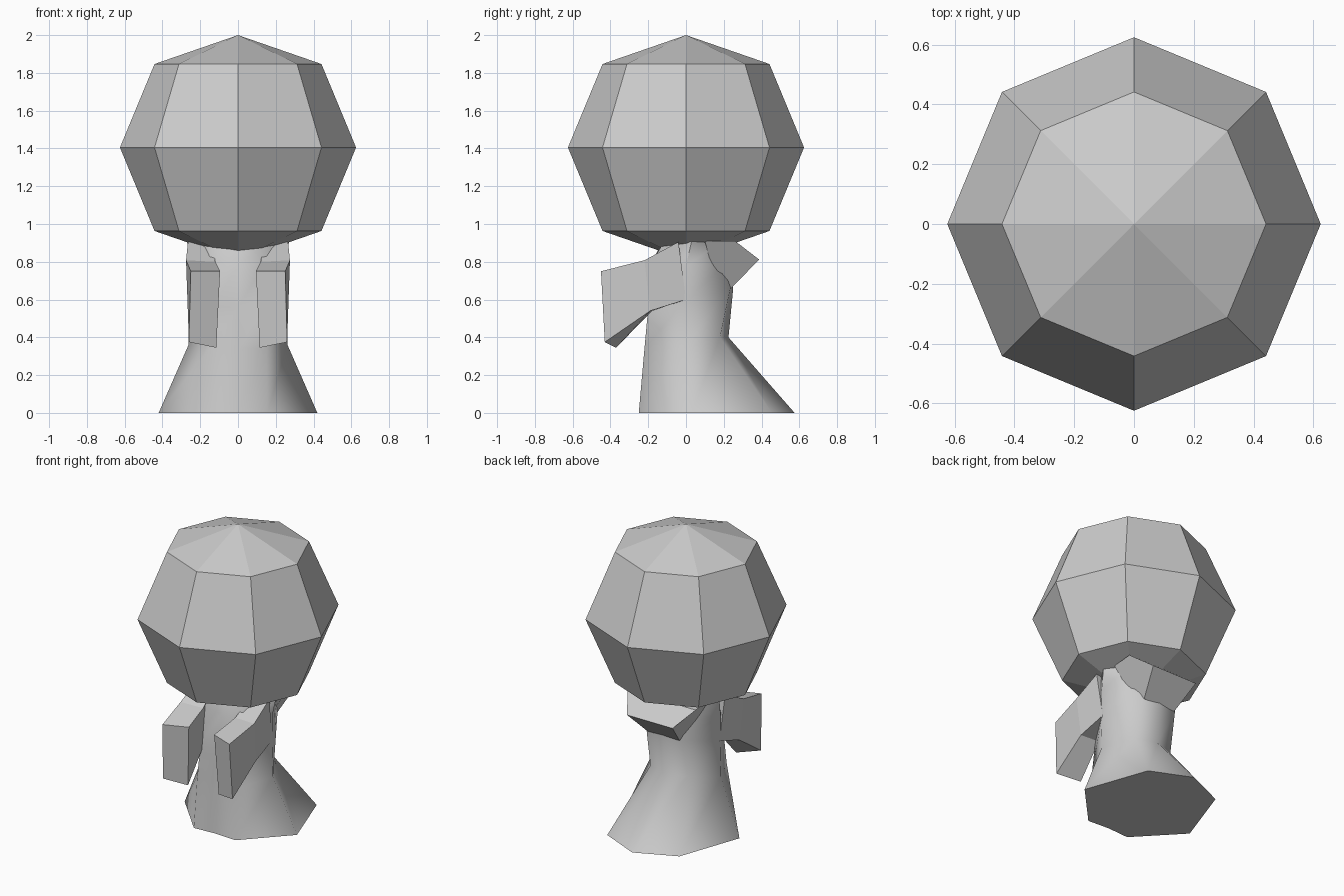
import bpy, bmesh, math

if "Cube" in bpy.data.objects:
    bpy.data.objects.remove(bpy.data.objects["Cube"])


def finish(name, bm, smooth=None):
    bmesh.ops.recalc_face_normals(bm, faces=bm.faces)
    me = bpy.data.meshes.new(name)
    bm.to_mesh(me)
    bm.free()
    ob = bpy.data.objects.new(name, me)
    bpy.context.collection.objects.link(ob)
    if smooth:
        me.polygons.foreach_set("use_smooth", [True] * len(me.polygons))
        me.set_sharp_from_angle(angle=math.radians(smooth))
    return ob


def loft(bm, rings):
    """Skin a stack of closed rings and cap both ends."""
    vs = [[bm.verts.new(p) for p in r] for r in rings]
    n = len(vs[0])
    for a, b in zip(vs, vs[1:]):
        for i in range(n):
            j = (i + 1) % n
            bm.faces.new((a[i], a[j], b[j], b[i]))
    bm.faces.new(vs[0][::-1])
    bm.faces.new(vs[-1])


def mirrored(half):
    """Half outline from front centre to back centre, completed in x."""
    return half + [(-x, y, z) for x, y, z in half[-2:0:-1]]


# Head: eight-sided low-poly ball
bm = bmesh.new()
bmesh.ops.create_uvsphere(bm, u_segments=8, v_segments=4, radius=0.625)
for v in bm.verts:
    if abs(v.co.z) > 0.6:
        v.co.z *= 0.595 / 0.625
    v.co.z += 1.405
finish("head", bm)

# Robe: flared, trailing hem, narrow waist, shoulders tucked under the head
halves = [
    [(0, -.24, 0), (.155, -.25, 0), (.42, .03, 0), (.27, .455, 0), (0, .575, 0)],
    [(0, -.21, .34), (.15, -.22, .34), (.262, 0, .36), (.14, .18, .40), (0, .225, .40)],
    [(0, -.20, .56), (.14, -.20, .56), (.255, 0, .60), (.13, .235, .66), (0, .25, .66)],
    [(0, -.17, .78), (.15, -.18, .80), (.258, 0, .78), (.15, .20, .78), (0, .23, .78)],
    [(0, -.13, .90), (.15, -.12, .90), (.27, .03, .91), (.17, .20, .91), (0, .23, .91)],
]
bm = bmesh.new()
loft(bm, [mirrored(h) for h in halves])
finish("robe", bm, 60)

# Sleeves: each ring is inner top, outer top, outer bottom, inner bottom
sleeve = [
    [(.14, -.04, .905), (.265, -.04, .905), (.25, 0, .60), (.14, 0, .60)],
    [(.12, -.20, .80), (.275, -.22, .808), (.265, -.19, .54), (.13, -.18, .54)],
    [(.095, -.39, .75), (.25, -.45, .75), (.26, -.43, .375), (.115, -.37, .345)],
]
for side, label in ((1, "right"), (-1, "left")):
    bm = bmesh.new()
    loft(bm, [[(side * x, y, z) for x, y, z in r] for r in sleeve])
    finish("sleeve_" + label, bm)

# Hood folded down behind the neck
bm = bmesh.new()
loft(bm, [[(s * .24, .10, .91), (s * .255, .26, .91), (s * .17, .387, .812),
           (s * .12, .24, .66), (s * .15, .15, .72)] for s in (-1, 1)])
finish("hood", bm)
